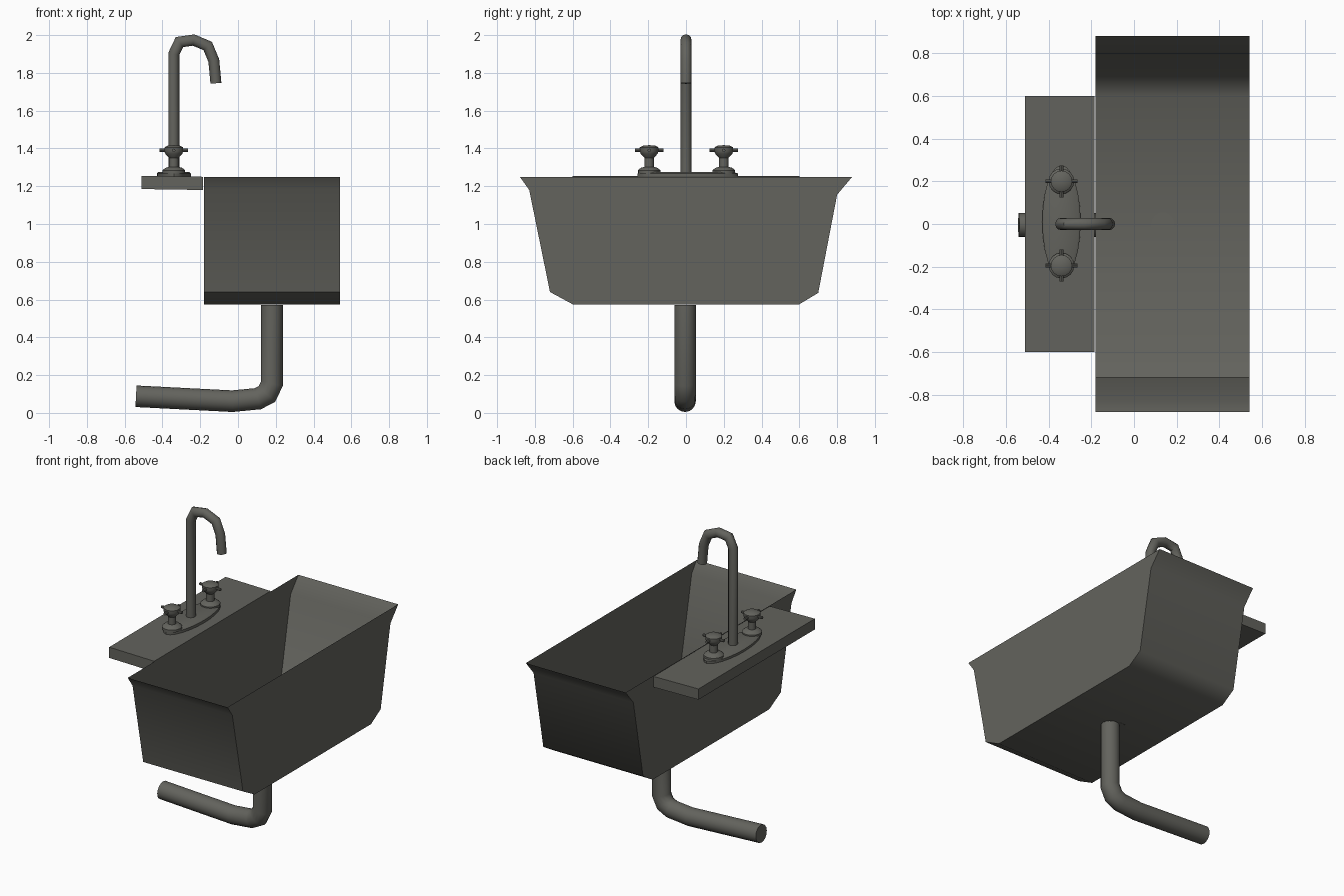
import bpy, bmesh, math
from mathutils import Vector

if "Cube" in bpy.data.objects:
    bpy.data.objects.remove(bpy.data.objects["Cube"])

metal = bpy.data.materials.new("dark_grey_metal")
metal.diffuse_color = (0.125, 0.125, 0.11, 1)
metal.use_nodes = True
metal.node_tree.nodes["Principled BSDF"].inputs["Base Color"].default_value = metal.diffuse_color


def finish(name, bm, angle=40, normals=True):
    if normals:
        bmesh.ops.recalc_face_normals(bm, faces=bm.faces)
    me = bpy.data.meshes.new(name)
    bm.to_mesh(me)
    bm.free()
    me.materials.append(metal)
    ob = bpy.data.objects.new(name, me)
    bpy.context.collection.objects.link(ob)
    bpy.ops.object.select_all(action='DESELECT')
    ob.select_set(True)
    bpy.context.view_layer.objects.active = ob
    bpy.ops.object.shade_smooth_by_angle(angle=math.radians(angle))
    return ob


def bridge(bm, a, b):
    n = len(a)
    for i in range(n):
        bm.faces.new((a[i], a[(i + 1) % n], b[(i + 1) % n], b[i]))


def tube(name, path, r, y=0, sides=12):
    """Mitred pipe along a path in the xz plane."""
    bm = bmesh.new()
    pts = [Vector((x, z)) for x, z in path]
    rings = []
    for i, p in enumerate(pts):
        d0 = (p - pts[i - 1]).normalized() if i else (pts[1] - p).normalized()
        d1 = (pts[i + 1] - p).normalized() if i < len(pts) - 1 else d0
        t = (d0 + d1).normalized()
        n = Vector((-t.y, t.x)) / max(t.dot(d0), 0.3)
        ring = []
        for k in range(sides):
            a = 2 * math.pi * k / sides
            q = p + n * r * math.cos(a)
            ring.append(bm.verts.new((q.x, y + r * math.sin(a), q.y)))
        rings.append(ring)
    for a, b in zip(rings, rings[1:]):
        bridge(bm, a, b)
    bm.faces.new(rings[0])
    bm.faces.new(rings[-1])
    return finish(name, bm, 50)


def lathe(name, profile, centre, sides=16, sy=1.0):
    """Turned part; profile is (radius, z), sy stretches it along y."""
    bm = bmesh.new()
    rings = []
    for r, z in profile:
        rings.append([bm.verts.new((centre[0] + r * math.cos(2 * math.pi * k / sides),
                                    centre[1] + sy * r * math.sin(2 * math.pi * k / sides), z))
                      for k in range(sides)])
    for a, b in zip(rings, rings[1:]):
        bridge(bm, a, b)
    bm.faces.new(rings[0])
    bm.faces.new(rings[-1])
    return finish(name, bm)


# Basin: thin open trough, side profile swept along x
profile = [(-0.88, 1.25), (-0.83, 1.18), (-0.72, 0.64), (-0.60, 0.575),
           (0.60, 0.575), (0.70, 0.635), (0.80, 1.155), (0.88, 1.25)]
bm = bmesh.new()
left = [bm.verts.new((-0.18, y, z)) for y, z in profile]
right = [bm.verts.new((0.54, y, z)) for y, z in profile]
for i in range(len(profile) - 1):
    bm.faces.new((left[i], left[i + 1], right[i + 1], right[i]))
bm.faces.new(left)
bm.faces.new(right)
finish("basin", bm, 50)

# Back ledge
bm = bmesh.new()
section = [(-0.51, 1.185), (-0.185, 1.18), (-0.185, 1.25), (-0.51, 1.255)]
a = [bm.verts.new((x, -0.6, z)) for x, z in section]
b = [bm.verts.new((x, 0.6, z)) for x, z in section]
bridge(bm, a, b)
bm.faces.new(a)
bm.faces.new(b)
finish("ledge", bm)

# Oval faucet plate
lathe("faucet_plate", [(0.09, 1.25), (0.09, 1.268), (0.08, 1.276)],
      (-0.34, 0.01), 24, 2.95)

# Spout and drain pipes
tube("spout", [(-0.34, 1.26), (-0.34, 1.90), (-0.31, 1.963), (-0.235, 1.974),
               (-0.16, 1.942), (-0.128, 1.865), (-0.117, 1.745)], 0.029)
tube("drain_pipe", [(0.18, 0.57), (0.18, 0.155), (0.153, 0.10), (0.105, 0.075),
                    (-0.03, 0.062), (-0.54, 0.088)], 0.057, -0.005, 16)
lathe("drain_cover", [(0.055, 0.574), (0.055, 0.58)], (0.135, 0))

# Two taps, each with a turned handle and four small spokes
for label, y in (("left", -0.195), ("right", 0.2)):
    c = (-0.34, y)
    lathe(label + "_tap", [(0.06, 1.268), (0.06, 1.284), (0.045, 1.297), (0.025, 1.303),
                           (0.025, 1.35), (0.045, 1.372), (0.05, 1.385),
                           (0.05, 1.405), (0.035, 1.414), (0.006, 1.417)], c)
    bm = bmesh.new()
    for k in range(4):
        d = Vector((math.cos(k * math.pi / 2), math.sin(k * math.pi / 2), 0))
        rot = d.to_track_quat('Z', 'Y').to_matrix().to_4x4()
        rot.translation = Vector((c[0], c[1], 1.39)) + d * 0.057
        bmesh.ops.create_cone(bm, cap_ends=True, segments=8, radius1=0.009,
                              radius2=0.009, depth=0.036, matrix=rot)
    finish(label + "_tap_spokes", bm)
